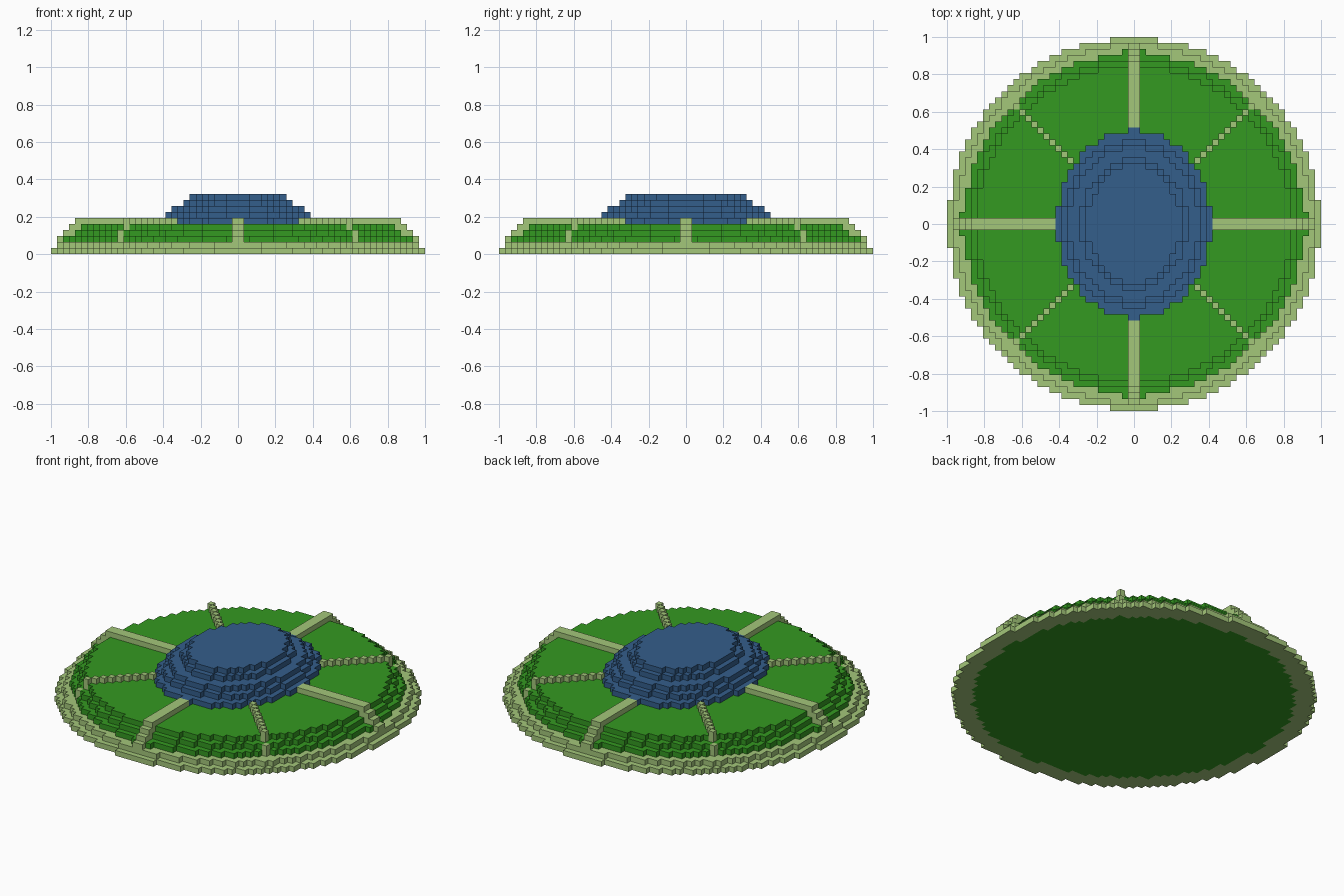
import bpy, bmesh, math

if "Cube" in bpy.data.objects:
    bpy.data.objects.remove(bpy.data.objects["Cube"])

N = 31                 # blocks from centre to rim
S = 1.0 / N            # block size


def material(name, rgb):
    m = bpy.data.materials.new(name)
    m.diffuse_color = (*rgb, 1)
    m.use_nodes = True
    m.node_tree.nodes["Principled BSDF"].inputs["Base Color"].default_value = m.diffuse_color
    return m


MATS = {
    "rim": material("light green", (0.37, 0.57, 0.195)),
    "spokes": material("light green spokes", (0.37, 0.57, 0.195)),
    "body": material("leaf green", (0.034, 0.32, 0.015)),
    "dome": material("blue", (0.034, 0.112, 0.26)),
}
bpy.data.materials.remove(MATS["spokes"])
MATS["spokes"] = MATS["rim"]

cells = {}             # (x, y, layer) -> part name


def fill(part, layer, inside):
    """Claim every block of a layer whose centre offset passes the rule."""
    for i in range(-N, N):
        for j in range(-N, N):
            if inside(abs(i + 0.5), abs(j + 0.5)):
                cells[(i, j, layer)] = part


# two-step rim around a green underside
for layer, r in enumerate((30.76, 29.72)):
    fill("rim", layer, lambda x, y: math.hypot(x, y) < r)
    fill("body", layer, lambda x, y: math.hypot(x, y) < 27.6)

# stepped green body
for layer, r in ((2, 28.2), (3, 27.1), (4, 26.1)):
    fill("body", layer, lambda x, y: math.hypot(x, y) < r)
fill("body", 2, lambda x, y: min(x, y) < 2 and max(x, y) < 29)

# eight raised spokes: four wide straight, four thin diagonal
for layer, straight, diagonal in ((2, 30, 20), (3, 29, 20), (4, 28, 19), (5, 27, 19)):
    fill("spokes", layer, lambda x, y: (min(x, y) < 1 and max(x, y) < straight)
         or (x == y and x < diagonal))

# oval blue dome
for layer, a, b in ((5, 13, 15.8), (6, 12, 14), (7, 11, 13), (8, 9, 11), (9, 8, 10)):
    fill("dome", layer, lambda x, y: (x / (a - .2)) ** 2 + (y / (b - .2)) ** 2 < 1)

# outward faces of a block: direction and the four corners
SIDES = {
    (1, 0, 0): ((1, 0, 0), (1, 1, 0), (1, 1, 1), (1, 0, 1)),
    (-1, 0, 0): ((0, 0, 0), (0, 0, 1), (0, 1, 1), (0, 1, 0)),
    (0, 1, 0): ((0, 1, 0), (0, 1, 1), (1, 1, 1), (1, 1, 0)),
    (0, -1, 0): ((0, 0, 0), (1, 0, 0), (1, 0, 1), (0, 0, 1)),
    (0, 0, 1): ((0, 0, 1), (1, 0, 1), (1, 1, 1), (0, 1, 1)),
    (0, 0, -1): ((0, 0, 0), (0, 1, 0), (1, 1, 0), (1, 0, 0)),
}


def build(part):
    """Mesh only the exposed block faces of one part."""
    bm = bmesh.new()
    verts = {}
    for c, owner in cells.items():
        if owner != part:
            continue
        for d, corners in SIDES.items():
            if tuple(p + q for p, q in zip(c, d)) in cells:
                continue
            quad = []
            for k in corners:
                key = tuple(p + q for p, q in zip(c, k))
                if key not in verts:
                    verts[key] = bm.verts.new([v * S for v in key])
                quad.append(verts[key])
            bm.faces.new(quad)
    mesh = bpy.data.meshes.new(part)
    bm.to_mesh(mesh)
    bm.free()
    mesh.materials.append(MATS[part])
    bpy.context.collection.objects.link(bpy.data.objects.new(part, mesh))


for part in MATS:
    build(part)
